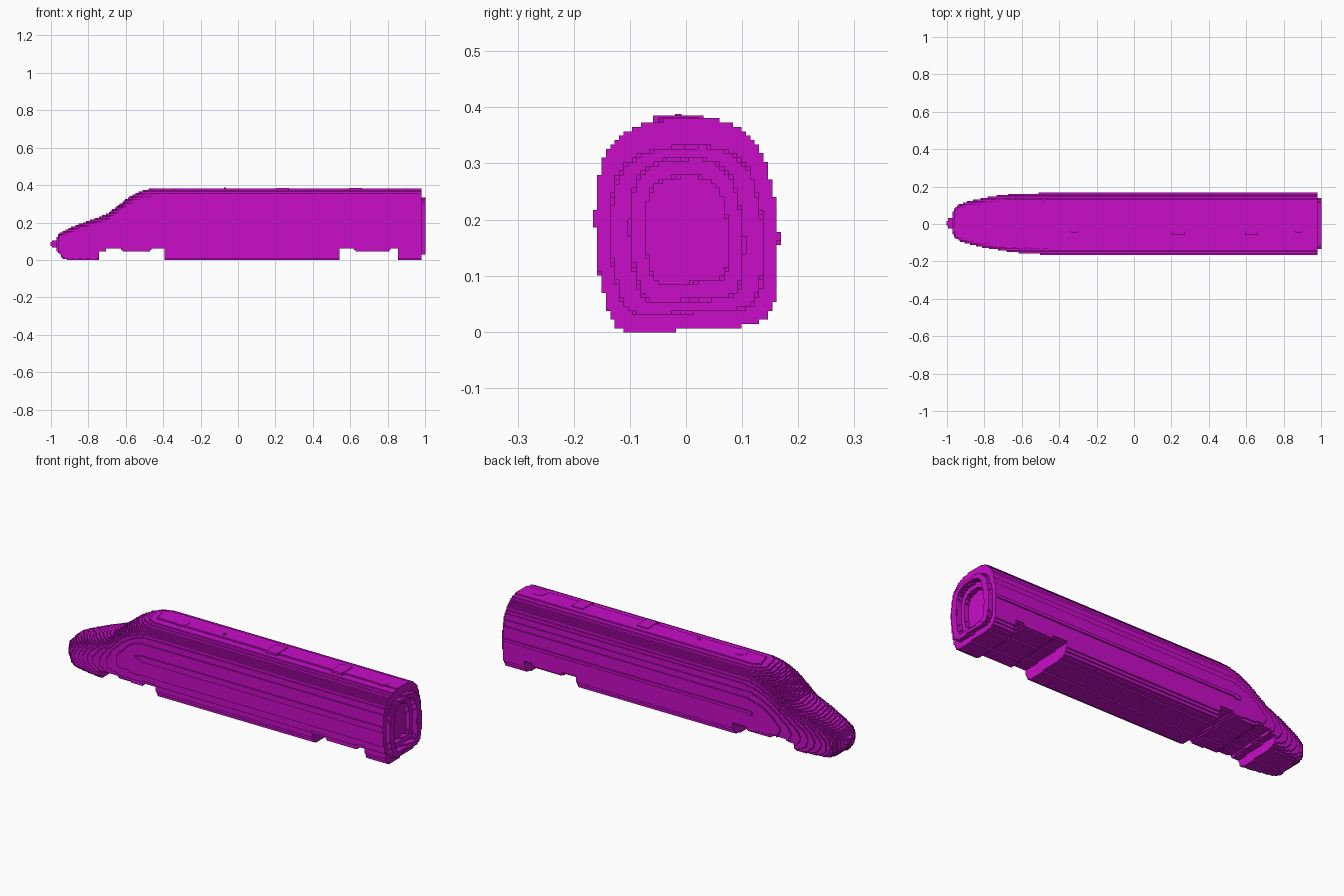
import bpy, bmesh, math
from mathutils import Matrix, Vector

cube = bpy.data.objects.get("Cube")
if cube:
    bpy.data.objects.remove(cube, do_unlink=True)

VOXEL = 0.0078      # size of one block
ROLL = 0.065        # slight lean of the whole vehicle about its length
LIFT = 0.004

magenta = bpy.data.materials.new("magenta")
magenta.use_nodes = True
colour = (0.58, 0.004, 0.58, 1.0)
magenta.diffuse_color = colour
for node in magenta.node_tree.nodes:
    if node.type == 'BSDF_PRINCIPLED':
        node.inputs["Base Color"].default_value = colour


def make_object(name, bm):
    bmesh.ops.recalc_face_normals(bm, faces=bm.faces[:])
    mesh = bpy.data.meshes.new(name)
    bm.to_mesh(mesh)
    bm.free()
    mesh.materials.append(magenta)
    obj = bpy.data.objects.new(name, mesh)
    bpy.context.collection.objects.link(obj)
    return obj


def make_blocky(obj, length):
    """Turn a closed mesh into axis-aligned blocks of the common size."""
    depth = math.ceil(math.log2(length / VOXEL / 0.99))
    mod = obj.modifiers.new("blocks", 'REMESH')
    mod.mode = 'BLOCKS'
    mod.octree_depth = depth
    mod.scale = length / (VOXEL * 2 ** depth)
    mod.use_remove_disconnected = False


def interpolate(table, x):
    if x <= table[0][0]:
        return table[0][1:]
    for a, b in zip(table, table[1:]):
        if x <= b[0]:
            t = (x - a[0]) / (b[0] - a[0])
            return [p + (q - p) * t for p, q in zip(a[1:], b[1:])]
    return table[-1][1:]


def lean(y, z):
    """Roll a point about the long axis."""
    c, s = math.cos(ROLL), math.sin(ROLL)
    return y * c - (z - 0.19) * s, 0.19 + y * s + (z - 0.19) * c + LIFT


# Half cross-section of the carriage: half width, height
HALF_W, HEIGHT = 0.165, 0.375
half = [(0.06, 0.0), (0.112, 0.0), (0.135, 0.013), (0.148, 0.04), (0.158, 0.09),
        (0.164, 0.16), (0.161, 0.22), (0.151, 0.28), (0.138, 0.318),
        (0.12, 0.342), (0.09, 0.361), (0.05, 0.375)]
section = half + [(-y, z) for y, z in reversed(half)]

# Body outline along the length: x, half width, lowest z, highest z
outline = [(-0.966, 0.065, 0.045, 0.12), (-0.955, 0.085, 0.03, 0.137),
           (-0.93, 0.1, 0.004, 0.15), (-0.9, 0.11, 0, 0.163),
           (-0.8, 0.134, 0, 0.203), (-0.7, 0.151, 0, 0.238),
           (-0.65, 0.157, 0, 0.276), (-0.6, 0.161, 0, 0.317),
           (-0.55, 0.163, 0, 0.347), (-0.5, 0.165, 0, 0.366),
           (-0.45, 0.165, 0, 0.375), (0.98, 0.165, 0, 0.375)]

# Underside: skirts reach the ground, bogies sit in raised bays
bay, bogie = 0.064, 0.05
belly = [(-0.966, 0), (-0.742, 0), (-0.74, bogie), (-0.71, bogie), (-0.7, bay),
         (-0.63, bay), (-0.61, bogie), (-0.48, bogie), (-0.46, bay),
         (-0.392, bay), (-0.39, 0), (0.54, 0), (0.542, bay), (0.62, bay),
         (0.635, bogie), (0.8, bogie), (0.82, bay), (0.855, bay), (0.857, 0),
         (0.98, 0)]

# Gangway at the rear: x, width scale, height scale
gangway = [(0.98, 0.85, 0.80), (1.0, 0.83, 0.78), (1.0, 0.62, 0.68),
           (0.975, 0.60, 0.66), (0.975, 0.46, 0.51), (0.952, 0.45, 0.50)]

# Body shell, lofted from nose to gangway
bm = bmesh.new()
rings = []
for x in sorted({row[0] for row in outline + belly}):
    width, low, high = interpolate(outline, x)
    floor = interpolate(belly, x)[0]
    ring = []
    for y, z in section:
        zz = max(low + z / HEIGHT * (high - low), floor)
        ring.append(bm.verts.new((x, *lean(y * width / HALF_W, zz))))
    rings.append(ring)
for x, sy, sz in gangway:
    rings.append([bm.verts.new((x, *lean(y * sy, 0.178 + (z - 0.1875) * sz)))
                  for y, z in section])
n = len(section)
for a, b in zip(rings, rings[1:]):
    for i in range(n):
        j = (i + 1) % n
        bm.faces.new((a[i], a[j], b[j], b[i]))
for ring in (rings[0], rings[-1]):
    bm.faces.new(ring)
bmesh.ops.triangulate(bm, faces=bm.faces[:])
make_blocky(make_object("carriage_body", bm), 1.966)

# Coupler at the tip of the nose
bm = bmesh.new()
bmesh.ops.create_uvsphere(bm, u_segments=16, v_segments=10, radius=1.0,
                          matrix=Matrix.Translation((-0.974, 0.004, 0.085))
                          @ Matrix.Diagonal((0.027, 0.03, 0.022, 1)))
make_blocky(make_object("coupler", bm), 0.06)


def box(name, centre, size):
    bm = bmesh.new()
    bmesh.ops.create_cube(bm, size=1.0, matrix=Matrix.Translation(Vector(centre))
                          @ Matrix.Diagonal((*size, 1)))
    return make_object(name, bm)


# Roof hatches and aerial
ROOF_Y = -0.014
for name, x in (("front_roof_hatch", 0.24), ("rear_roof_hatch", 0.63)):
    box(name, (x, ROOF_Y, 0.375), (0.066, 0.09, 0.02))
box("roof_aerial", (-0.07, ROOF_Y, 0.377), (0.012, 0.012, 0.022))

# Round roof covers
for name, x in (("front_roof_cover", -0.32), ("rear_roof_cover", 0.88)):
    bm = bmesh.new()
    bmesh.ops.create_cone(bm, cap_ends=True, segments=20, radius1=0.035,
                          radius2=0.035, depth=0.012,
                          matrix=Matrix.Translation((x, ROOF_Y, 0.376)))
    make_object(name, bm)
